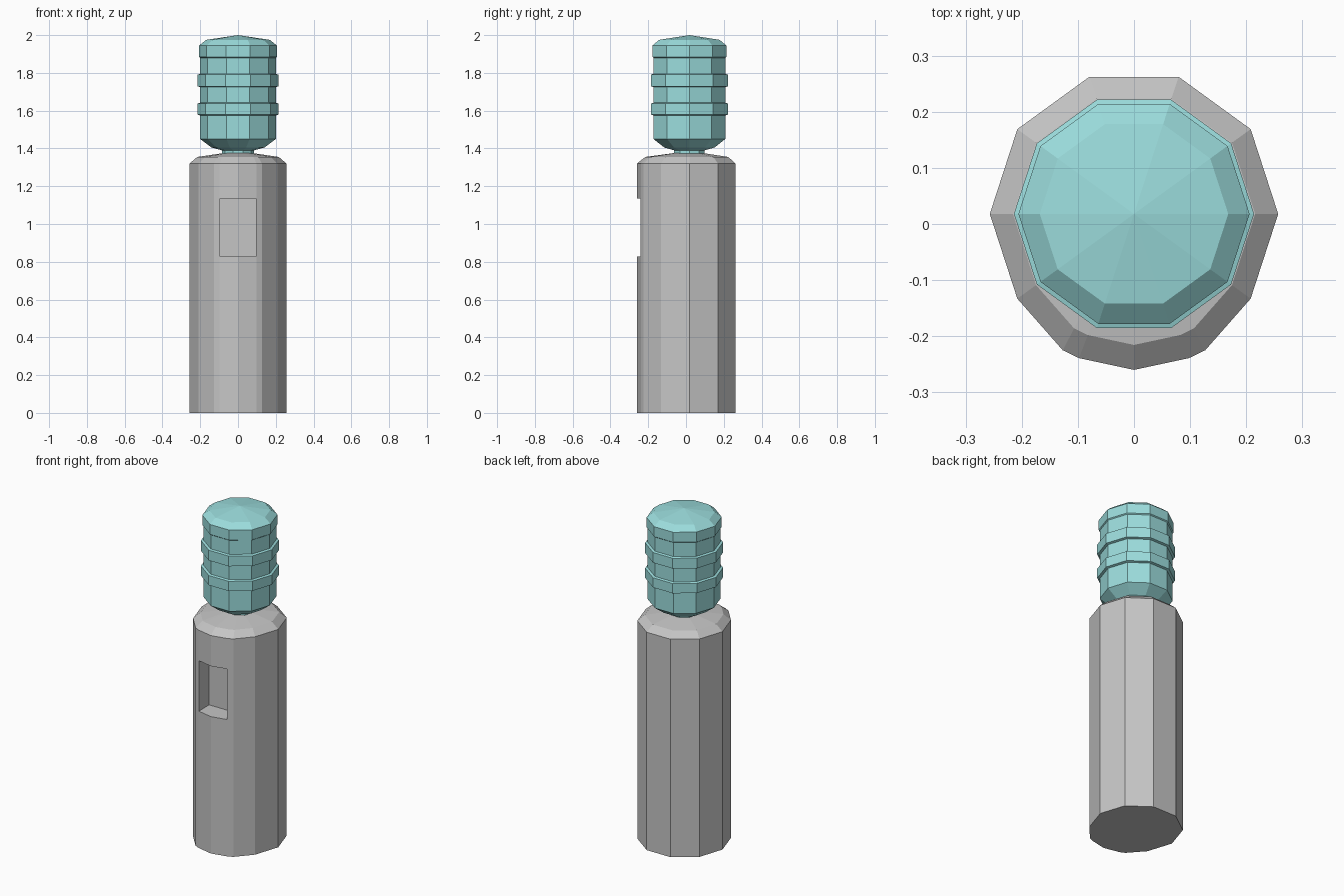
import bpy, bmesh
from math import cos, sin, pi

CENTRE_Y = 0.018
SIDES = 10

cube = bpy.data.objects.get("Cube")
if cube:
    bpy.data.objects.remove(cube, do_unlink=True)


def material(name, rgb):
    m = bpy.data.materials.new(name)
    m.use_nodes = True
    m.diffuse_color = (*rgb, 1)
    m.node_tree.nodes["Principled BSDF"].inputs["Base Color"].default_value = (*rgb, 1)
    return m


def loft(name, outline, profile, mat):
    """Stack scaled copies of an outline at each (scale, height); scale 0 is a point."""
    bm = bmesh.new()
    rings = []
    for scale, z in profile:
        pts = outline if scale else [(0, 0)]
        rings.append([bm.verts.new((x * scale, y * scale + CENTRE_Y, z)) for x, y in pts])
    n = len(outline)
    for low, high in zip(rings, rings[1:]):
        for i in range(n):
            j = (i + 1) % n
            if len(high) == 1:
                bm.faces.new((low[i], low[j], high[0]))
            else:
                bm.faces.new((low[i], low[j], high[j], high[i]))
    bm.faces.new(rings[0][::-1])
    if len(rings[-1]) > 1:
        bm.faces.new(rings[-1])
    bmesh.ops.recalc_face_normals(bm, faces=bm.faces)
    mesh = bpy.data.meshes.new(name)
    bm.to_mesh(mesh)
    bm.free()
    mesh.materials.append(mat)
    obj = bpy.data.objects.new(name, mesh)
    bpy.context.collection.objects.link(obj)
    return obj


grey = material("light grey plastic", (0.56, 0.56, 0.56))
teal = material("pale teal plastic", (0.33, 0.72, 0.72))

decagon = [(cos(2 * pi * i / SIDES), sin(2 * pi * i / SIDES)) for i in range(SIDES)]

# Cabinet: decagon whose front side bulges outward
RADIUS = 0.257
back = [(x * RADIUS, y * RADIUS) for x, y in decagon if y > -0.8]
front = [(-0.127, -0.243), (-0.098, -0.257), (0, -0.278), (0.098, -0.257), (0.127, -0.243)]
outline = back[:7] + front + back[7:]
cabinet = loft("cabinet", outline,
               [(1, 0), (1, 1.32), (0.84, 1.355), (0.31, 1.375)], grey)

# Dispensing recess cut into the front
bpy.ops.mesh.primitive_cube_add(size=1, location=(0, -0.24, 0.982))
cutter = bpy.context.object
cutter.name = "recess_cutter"
cutter.scale = (0.19, 0.2, 0.306)
cutter.hide_render = True
cutter.data.materials.append(grey)
cut = cabinet.modifiers.new("recess", "BOOLEAN")
cut.operation = "DIFFERENCE"
cut.solver = "EXACT"
cut.object = cutter
bpy.context.view_layer.objects.active = cabinet
bpy.ops.object.modifier_apply(modifier=cut.name)
bpy.data.objects.remove(cutter, do_unlink=True)

# Water bottle: neck, shoulder, two raised ribs, cap rim and shallow peak
BODY, RIB = 0.2, 0.214
profile = [(0.085, 1.365), (0.085, 1.39), (0.14, 1.405), (BODY, 1.45)]
for low, high in ((1.575, 1.642), (1.725, 1.795)):
    profile += [(BODY, low), (RIB, low + 0.004), (RIB, high - 0.004), (BODY, high)]
profile += [(BODY, 1.88), (0.206, 1.885), (0.206, 1.945), (0.168, 1.975), (0, 2.0)]
loft("water_bottle", decagon, profile, teal)
